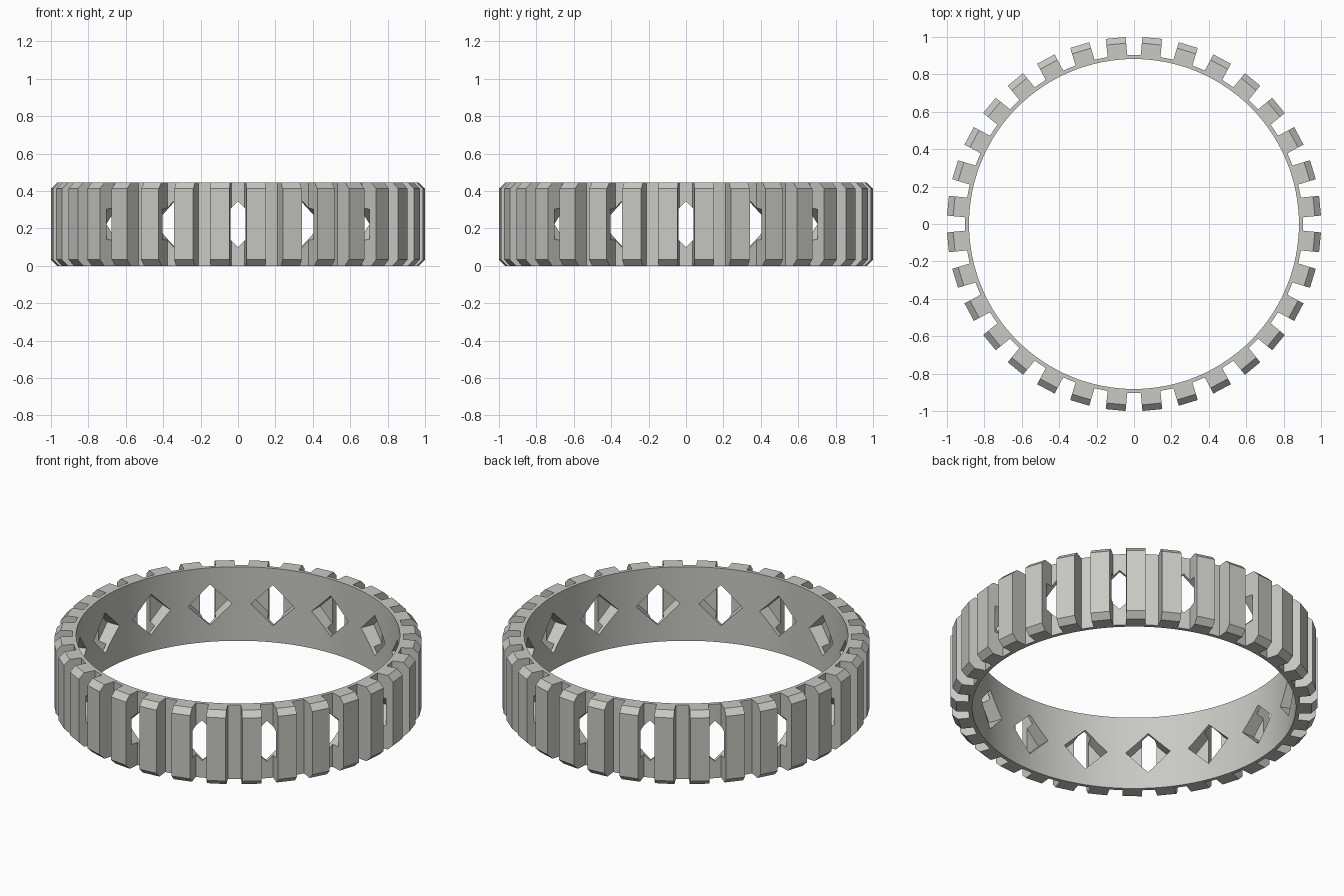
import bpy, bmesh, math
from mathutils import Matrix

if "Cube" in bpy.data.objects:
    bpy.data.objects.remove(bpy.data.objects["Cube"])

H = 0.445           # band height
R_IN, R_ROOT, R_OUT = 0.882, 0.903, 0.9995
TEETH, HALF_W, CH = 32, 0.053, 0.033
HOLES, HOLE_R, POCKET = 16, 0.122, 0.955


def add_prism(bm, profile, direction, matrix):
    """Extrude a closed profile along a direction as a solid."""
    face = bm.faces.new([bm.verts.new(p) for p in profile])
    out = bmesh.ops.extrude_face_region(bm, geom=[face])["geom"]
    verts = [v for v in out if isinstance(v, bmesh.types.BMVert)]
    bmesh.ops.translate(bm, verts=verts, vec=direction)
    bmesh.ops.transform(bm, matrix=matrix, verts=list(face.verts) + verts)


def make_object(name, bm):
    bmesh.ops.recalc_face_normals(bm, faces=bm.faces)
    mesh = bpy.data.meshes.new(name)
    bm.to_mesh(mesh)
    bm.free()
    ob = bpy.data.objects.new(name, mesh)
    bpy.context.collection.objects.link(ob)
    return ob


def apply_boolean(target, tool, operation):
    mod = target.modifiers.new(operation, 'BOOLEAN')
    mod.operation, mod.solver, mod.object = operation, 'EXACT', tool
    bpy.context.view_layer.objects.active = target
    bpy.ops.object.modifier_apply(modifier=mod.name)
    bpy.data.objects.remove(tool)


# Thin round band
bm = bmesh.new()
N = 128
rings = [[bm.verts.new((r * math.cos(2 * math.pi * i / N), r * math.sin(2 * math.pi * i / N), z))
          for i in range(N)] for r, z in ((R_IN, 0), (R_ROOT, 0), (R_ROOT, H), (R_IN, H))]
for k in range(4):
    a, b = rings[k], rings[(k + 1) % 4]
    for i in range(N):
        j = (i + 1) % N
        bm.faces.new((a[i], a[j], b[j], b[i]))
band = make_object("toothed_ring", bm)

# Straight-sided teeth with chamfered top and bottom outer edges
bm = bmesh.new()
r0 = R_IN + 0.008
profile = [(r0, -HALF_W, 0), (R_OUT - CH, -HALF_W, 0), (R_OUT, -HALF_W, CH),
           (R_OUT, -HALF_W, H - CH), (R_OUT - CH, -HALF_W, H), (r0, -HALF_W, H)]
for i in range(TEETH):
    add_prism(bm, profile, (0, 2 * HALF_W, 0),
              Matrix.Rotation(2 * math.pi * (i + 0.5) / TEETH, 4, 'Z'))
apply_boolean(band, make_object("teeth", bm), 'UNION')

# Diamond pockets cut from the inside, opening through every second gap
bm = bmesh.new()
diamond = [(0.8, 0, H / 2 - HOLE_R), (0.8, HOLE_R, H / 2),
           (0.8, 0, H / 2 + HOLE_R), (0.8, -HOLE_R, H / 2)]
for i in range(HOLES):
    add_prism(bm, diamond, (POCKET - 0.8, 0, 0), Matrix.Rotation(2 * math.pi * i / HOLES, 4, 'Z'))
apply_boolean(band, make_object("diamond_cutter", bm), 'DIFFERENCE')

# Single grey colour
mat = bpy.data.materials.new("warm_grey")
mat.diffuse_color = (0.58, 0.58, 0.55, 1)
mat.use_nodes = True
mat.node_tree.nodes["Principled BSDF"].inputs["Base Color"].default_value = mat.diffuse_color
band.data.materials.clear()
band.data.materials.append(mat)

bpy.ops.object.select_all(action='DESELECT')
band.select_set(True)
bpy.context.view_layer.objects.active = band
bpy.ops.object.shade_smooth_by_angle(angle=math.radians(25))
